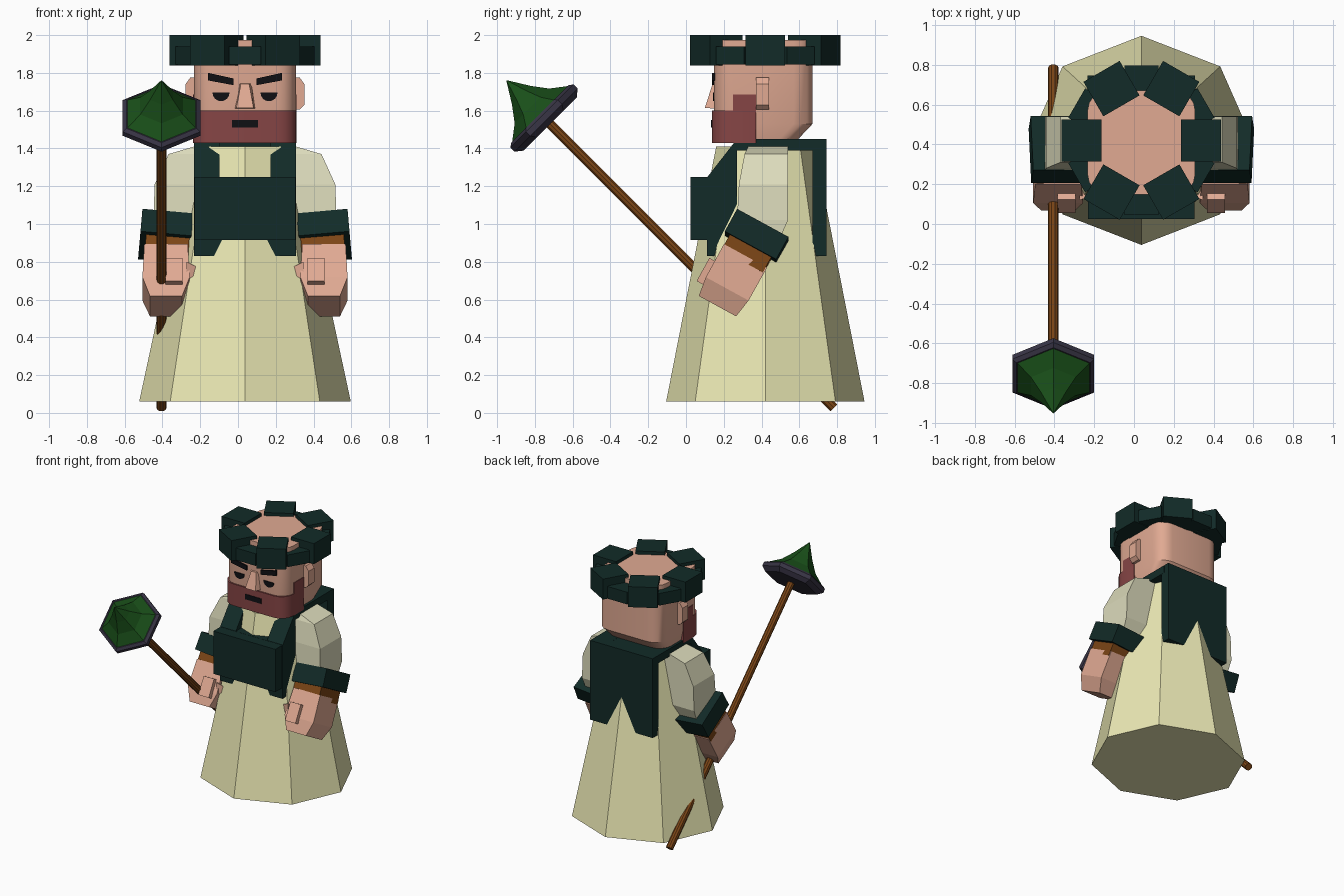
import bpy, bmesh, math
from mathutils import Matrix, Vector

if "Cube" in bpy.data.objects:
    bpy.data.objects.remove(bpy.data.objects["Cube"])

CX, CY = 0.037, 0.42   # body axis

def mat(name, r, g, b):
    m = bpy.data.materials.new(name)
    m.diffuse_color = (r, g, b, 1)
    m.use_nodes = True
    m.node_tree.nodes["Principled BSDF"].inputs["Base Color"].default_value = m.diffuse_color
    return m

CREAM = mat("cream", 0.82, 0.80, 0.45)
SLEEVE = mat("pale_cream", 0.72, 0.71, 0.50)
GREEN = mat("dark_green", 0.006, 0.024, 0.021)
SKIN = mat("skin", 0.75, 0.40, 0.29)
BEARD = mat("red_beard", 0.24, 0.06, 0.06)
BLACK = mat("black", 0.005, 0.005, 0.007)
BROWN = mat("brown", 0.20, 0.06, 0.008)
GEM = mat("gem_green", 0.01, 0.08, 0.01)
STEEL = mat("dark_steel", 0.04, 0.035, 0.06)

def finish(name, bm, material, smooth=False):
    bmesh.ops.recalc_face_normals(bm, faces=bm.faces)
    me = bpy.data.meshes.new(name)
    bm.to_mesh(me)
    bm.free()
    ob = bpy.data.objects.new(name, me)
    bpy.context.collection.objects.link(ob)
    me.materials.append(material)
    if smooth:
        bpy.ops.object.select_all(action='DESELECT')
        ob.select_set(True)
        bpy.context.view_layer.objects.active = ob
        bpy.ops.object.shade_smooth_by_angle(angle=math.radians(35))
    return ob

def loft(name, rings, material, matrix=Matrix(), smooth=False):
    """Skin a list of equal-length rings of points, with end caps."""
    bm = bmesh.new()
    vs = [[bm.verts.new(matrix @ Vector(p)) for p in r] for r in rings]
    n = len(vs[0])
    for a, b in zip(vs, vs[1:]):
        for i in range(n):
            j = (i + 1) % n
            bm.faces.new((a[i], a[j], b[j], b[i]))
    bm.faces.new(vs[0])
    bm.faces.new(vs[-1])
    return finish(name, bm, material, smooth)

def rect(x0, x1, y0, y1, z):
    return [(x0, y0, z), (x1, y0, z), (x1, y1, z), (x0, y1, z)]

def box(name, x, y, z, material, matrix=Matrix()):
    return loft(name, [rect(*x, *y, z[0]), rect(*x, *y, z[1])], material, matrix)

def ngon(n, rx, ry, z, start=0.0):
    return [(rx * math.cos(start + i * math.tau / n),
             ry * math.sin(start + i * math.tau / n), z) for i in range(n)]

def slab(name, outline, x0, x1, material, matrix=Matrix()):
    """Extrude a (y, z) outline along x."""
    return loft(name, [[(x, y, z) for y, z in outline] for x in (x0, x1)], material, matrix)

def rounded(hx, y0, y1, r, z, back=True):
    """Rounded rectangle ring around the body axis."""
    pts = []
    for sx, y, a in ((1, y1, 0), (-1, y1, 90), (-1, y0, 180), (1, y0, 270)):
        q = r if (y == y0 or back) else 0.002
        cy = y - q if y == y1 else y + q
        for k in range(5):
            t = math.radians(a + k * 22.5)
            pts.append((CX + sx * (hx - q) + q * math.cos(t), cy + q * math.sin(t), z))
    return pts

BODY = Matrix.Translation((CX, CY, 0))

# Robe: eight-sided tapered skirt
loft("robe", [ngon(8, 0.56, 0.525, 0.06), ngon(8, 0.27, 0.26, 1.41)], CREAM, BODY)

# Apron: front panel, pouch, shoulder straps, back panel
slab("front_panel", [(0.11, 0.83), (0.11, 1.25), (0.27, 1.25), (0.27, 1.08), (0.15, 0.83)],
     CX - 0.27, CX + 0.27, GREEN)
box("pouch", (CX - 0.268, CX + 0.268), (0.025, 0.2), (0.915, 1.249), GREEN)
box("back_panel", (CX - 0.27, CX + 0.27), (0.67, 0.745), (0.83, 1.45), GREEN)
box("back_collar", (CX - 0.269, CX + 0.269), (0.58, 0.7), (1.39, 1.449), GREEN)

# Head and beard
loft("head", [rounded(0.25, 0.16, 0.58, 0.1, 1.435), rounded(0.27, 0.148, 0.67, 0.1, 1.53),
              rounded(0.27, 0.148, 0.67, 0.1, 1.975)], SKIN, smooth=True)
loft("beard", [rounded(0.274, 0.137, 0.37, 0.1, z, False) for z in (1.43, 1.6)], BEARD, smooth=True)

# Nose and mouth
loft("nose", [[(CX - 0.055, 0.16, 1.61), (CX - 0.045, 0.1, 1.615),
               (CX + 0.045, 0.1, 1.615), (CX + 0.055, 0.16, 1.61)],
              [(CX - 0.035, 0.16, 1.75), (CX - 0.022, 0.14, 1.74),
               (CX + 0.022, 0.14, 1.74), (CX + 0.035, 0.16, 1.75)]], SKIN)
box("mouth", (CX - 0.07, CX + 0.07), (0.133, 0.16), (1.51, 1.55), BLACK)

# Crown of hair: twelve blocks, alternately tall and low
for i in range(12):
    tall = i % 2 == 0
    w, top, outer = (0.105, 2.0, 0.4) if tall else (0.085, 1.94, 0.375)
    m = BODY @ Matrix.Rotation(i * math.tau / 12, 4, 'Z')
    box("hair_block", (0.2, outer), (-w, w), (1.84 if tall else 1.845, top), GREEN, m)

# Paired parts, mirrored about the body axis
TILT = Matrix.Rotation(math.radians(-28.7), 4, 'X')
for s, side in ((1, "right"), (-1, "left")):
    M = Matrix.Translation((CX, 0, 0)) @ Matrix.Diagonal((s, 1, 1, 1))

    def at(x, y, z, roll=0):
        return M @ Matrix.Translation((x, y, z)) @ Matrix.Rotation(math.radians(roll), 4, 'Y') @ TILT

    slab(side + "_strap", [(0.11, 1.245), (0.27, 1.45), (0.7, 1.45), (0.7, 1.39),
                           (0.27, 1.39), (0.27, 1.245)], 0.135, 0.271, GREEN, M)
    # Beard side patch, ear, brow, eye
    box(side + "_sideburn", (0.2, 0.274), (0.25, 0.37), (1.59, 1.685), BEARD, M)
    loft(side + "_ear", [rect(0.25, 0.29, 0.37, 0.44, 1.605), rect(0.25, 0.315, 0.37, 0.44, 1.63),
                         rect(0.25, 0.315, 0.37, 0.44, 1.74), rect(0.25, 0.29, 0.37, 0.44, 1.775)], SKIN, M)
    loft(side + "_brow", [[(0.06, y, 1.735), (0.195, y, 1.76), (0.195, y, 1.8), (0.06, y, 1.77)]
                          for y in (0.137, 0.19)], BLACK, M)
    loft(side + "_eye", [[(0.127 + 0.045 * math.cos(a), y, 1.695 - 0.045 * math.sin(a))
                          for a in (math.pi * k / 8 for k in range(9))] for y in (0.143, 0.19)], BLACK, M)
    # Sleeve
    loft(side + "_sleeve", [rect(0.1, 0.27, 0.33, 0.54, 1.41), rect(0.12, 0.405, 0.31, 0.54, 1.37),
                            rect(0.2, 0.478, 0.28, 0.54, 1.21), rect(0.27, 0.485, 0.27, 0.54, 1.02),
                            rect(0.3, 0.48, 0.29, 0.5, 0.93)], SLEEVE, M)
    # Cuff, under-sleeve, hand, fingers and thumb
    box(side + "_cuff", (-0.135, 0.135), (-0.155, 0.155), (-0.068, 0.068), GREEN, at(0.42, 0.374, 0.935, -5 if s else 0))
    box(side + "_under_sleeve", (-0.115, 0.115), (-0.125, 0.125), (-0.06, 0.05), BROWN, at(0.415, 0.326, 0.848, -4))
    loft(side + "_hand", [rect(-0.085, 0.085, -0.115, 0.11, -0.155), rect(-0.125, 0.125, -0.13, 0.128, -0.05),
                          rect(-0.115, 0.115, -0.13, 0.13, 0.15)], SKIN, at(0.418, 0.243, 0.70))
    box(side + "_fingers", (-0.045, 0.045), (-0.04, 0.05), (-0.07, 0.07), SKIN, at(0.375, 0.125, 0.74))
    loft(side + "_thumb", [[(0.31, 0.12, 0.80), (0.31, 0.12, 0.70), (0.31, 0.22, 0.75)],
                           [(0.225, 0.15, 0.758), (0.225, 0.15, 0.755), (0.225, 0.155, 0.757)]], SKIN, M)

# Staff: pole, hexagonal plate and concave spike along a 45 degree axis
A = Matrix.Translation((-0.405, -0.755, 1.565)) @ Matrix.Rotation(math.radians(45), 4, 'X')
loft("staff_pole", [ngon(10, 0.027, 0.027, z) for z in (-2.175, 0.0)], BROWN, A, True)
hexa = math.pi / 2
loft("staff_plate", [ngon(6, r, r, z, hexa) for r, z in ((0.2, -0.05), (0.237, -0.02), (0.237, 0.01), (0.215, 0.025))],
     STEEL, A)
loft("staff_spike", [ngon(6, r, r, z, hexa) for r, z in ((0.215, 0.02), (0.13, 0.085), (0.07, 0.165), (0.002, 0.275))],
     GEM, A)
